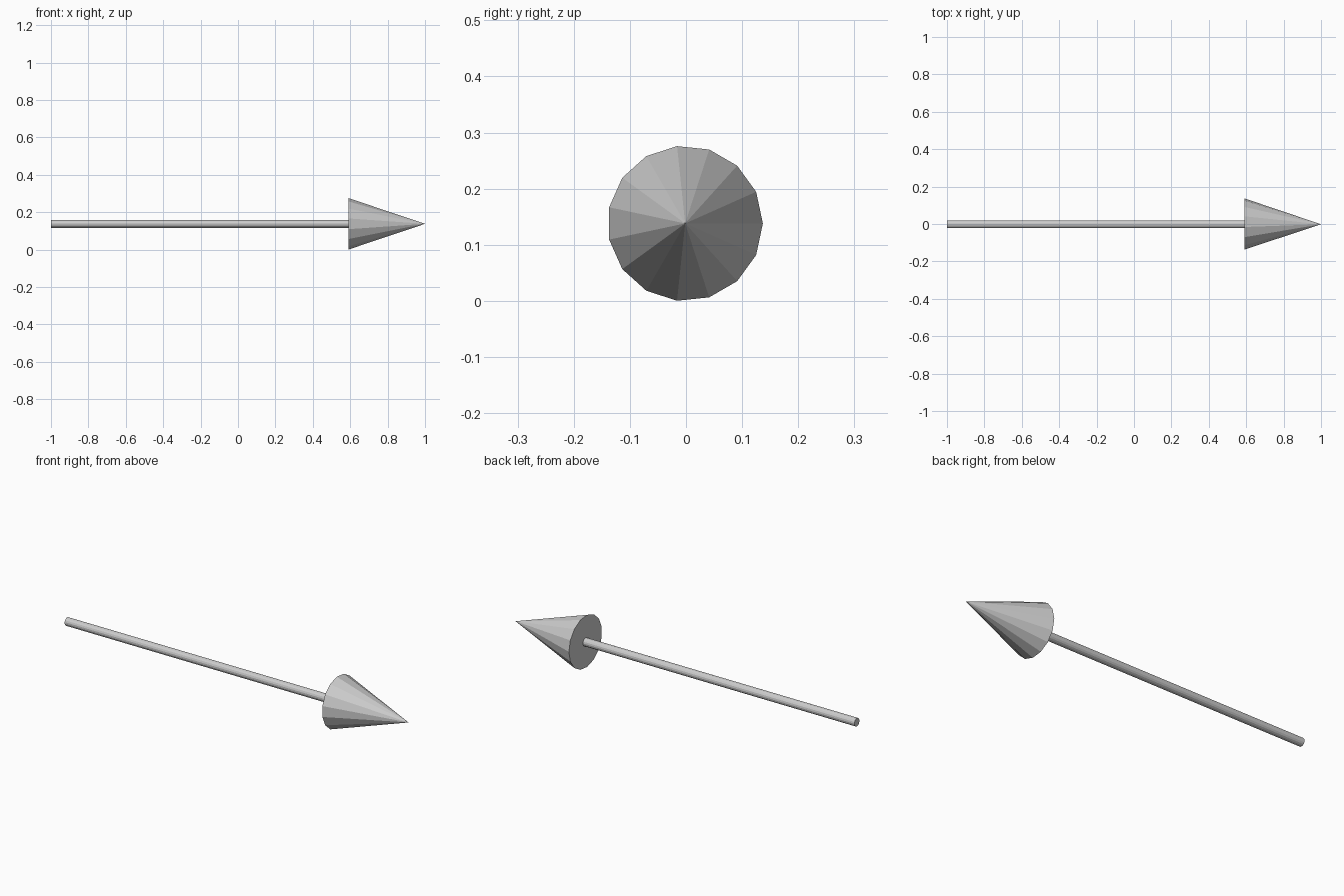
import bpy
import bmesh
from math import cos, sin, tau

if "Cube" in bpy.data.objects:
    bpy.data.objects.remove(bpy.data.objects["Cube"])

SIDES = 15
CENTRE_Y, CENTRE_Z = -0.0015, 0.138


def ring(bm, x, radius):
    return [bm.verts.new((x, CENTRE_Y + radius * cos(tau * i / SIDES),
                          CENTRE_Z + radius * sin(tau * i / SIDES)))
            for i in range(SIDES)]


def finish(bm, name):
    bmesh.ops.recalc_face_normals(bm, faces=bm.faces)
    mesh = bpy.data.meshes.new(name)
    bm.to_mesh(mesh)
    bm.free()
    obj = bpy.data.objects.new(name, mesh)
    bpy.context.collection.objects.link(obj)
    return obj


# Thin straight shaft with closed ends
bm = bmesh.new()
back, front = ring(bm, -1.0, 0.0215), ring(bm, 0.59, 0.0215)
bm.faces.new(back)
bm.faces.new(front)
for i in range(SIDES):
    j = (i + 1) % SIDES
    bm.faces.new((back[i], back[j], front[j], front[i]))
finish(bm, "arrow_shaft")

# Faceted cone head with a flat base
bm = bmesh.new()
base = ring(bm, 0.59, 0.1385)
tip = bm.verts.new((1.0, CENTRE_Y, CENTRE_Z))
bm.faces.new(base)
for i in range(SIDES):
    bm.faces.new((base[i], base[(i + 1) % SIDES], tip))
finish(bm, "arrow_head")
